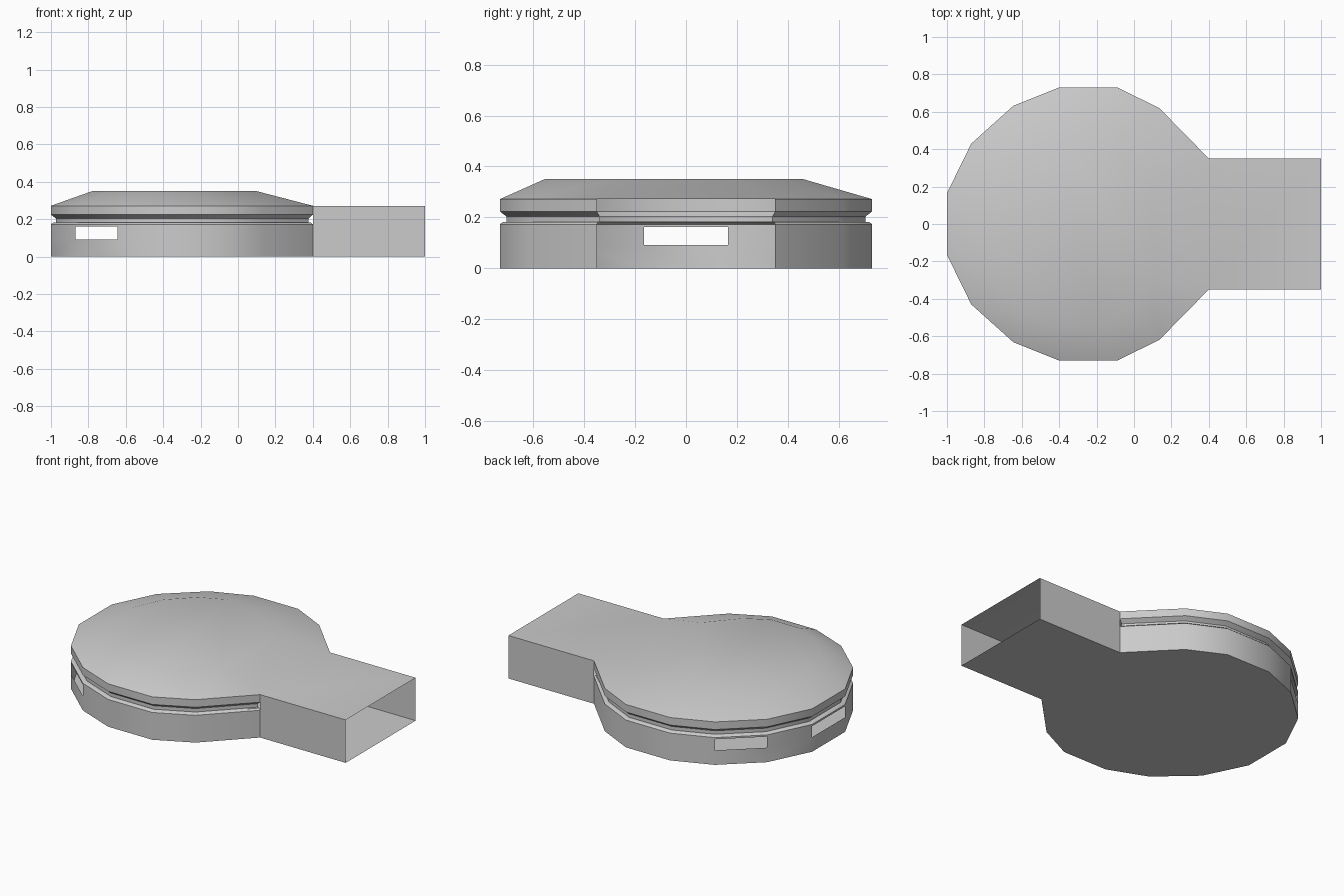
import bpy, math

if "Cube" in bpy.data.objects:
    bpy.data.objects.remove(bpy.data.objects["Cube"])

# Half outline of the round room, from corridor corner to the far end; mirrored in y
half = [(0.40, 0.35), (0.135, 0.62), (-0.09, 0.73), (-0.40, 0.73),
        (-0.645, 0.632), (-0.87, 0.43), (-1.0, 0.165)]
outline = half + [(x, -y) for x, y in reversed(half)]
N = len(outline)
TOP = 0.272


def ring(z, s=1.0):
    cx = -0.25
    return [(cx + (x - cx) * s, y * s, z) for x, y in outline]


def make(name, verts, faces):
    me = bpy.data.meshes.new(name)
    me.from_pydata(verts, [], faces)
    ob = bpy.data.objects.new(name, me)
    bpy.context.collection.objects.link(ob)
    bpy.ops.object.select_all(action='DESELECT')
    ob.select_set(True)
    bpy.context.view_layer.objects.active = ob
    bpy.ops.object.shade_smooth_by_angle(angle=math.radians(40))
    return ob


# Round wall: thin shell with grooved rim, open toward the corridor, three window slots
profile = [(0, 1), (0.092, 1), (0.162, 1), (0.173, 1), (0.182, 0.985),
           (0.182, 0.965), (0.204, 0.965), (0.224, 1), (TOP, 1)]
verts = [v for z, s in profile for v in ring(z, s)]
windows = {4, 6, 8}
faces = []
for r in range(len(profile) - 1):
    for i in range(N - 1):
        if r == 1 and i in windows:
            continue
        a = r * N + i
        faces.append((a, a + 1, a + 1 + N, a + N))
make("round_wall", verts, faces)

# Roof: sloped skirt up to a slightly off-centre flat top, plus the corridor roof
rim = ring(TOP)
flat = [(-0.78 + (x + 1) / 1.4 * 0.88, -0.047 + y / 0.73 * 0.508, 0.35)
        for x, y in outline]
faces = [(i, (i + 1) % N, N + (i + 1) % N, N + i) for i in range(N)]
faces.append(tuple(range(N, 2 * N)))
faces.append((N - 1, 2 * N, 2 * N + 1, 0))
make("roof", rim + flat + [(1, -0.35, TOP), (1, 0.35, TOP)], faces)

# Floor under room and corridor
floor = ring(0) + [(1, -0.35, 0), (1, 0.35, 0)]
make("floor", floor, [tuple(reversed(range(N + 2)))])

# Corridor side walls
for name, s in (("corridor_wall_back", 1), ("corridor_wall_front", -1)):
    y = 0.35 * s
    f = (0, 1, 2, 3) if s < 0 else (3, 2, 1, 0)
    make(name, [(0.4, y, 0), (1, y, 0), (1, y, TOP), (0.4, y, TOP)], [f])
